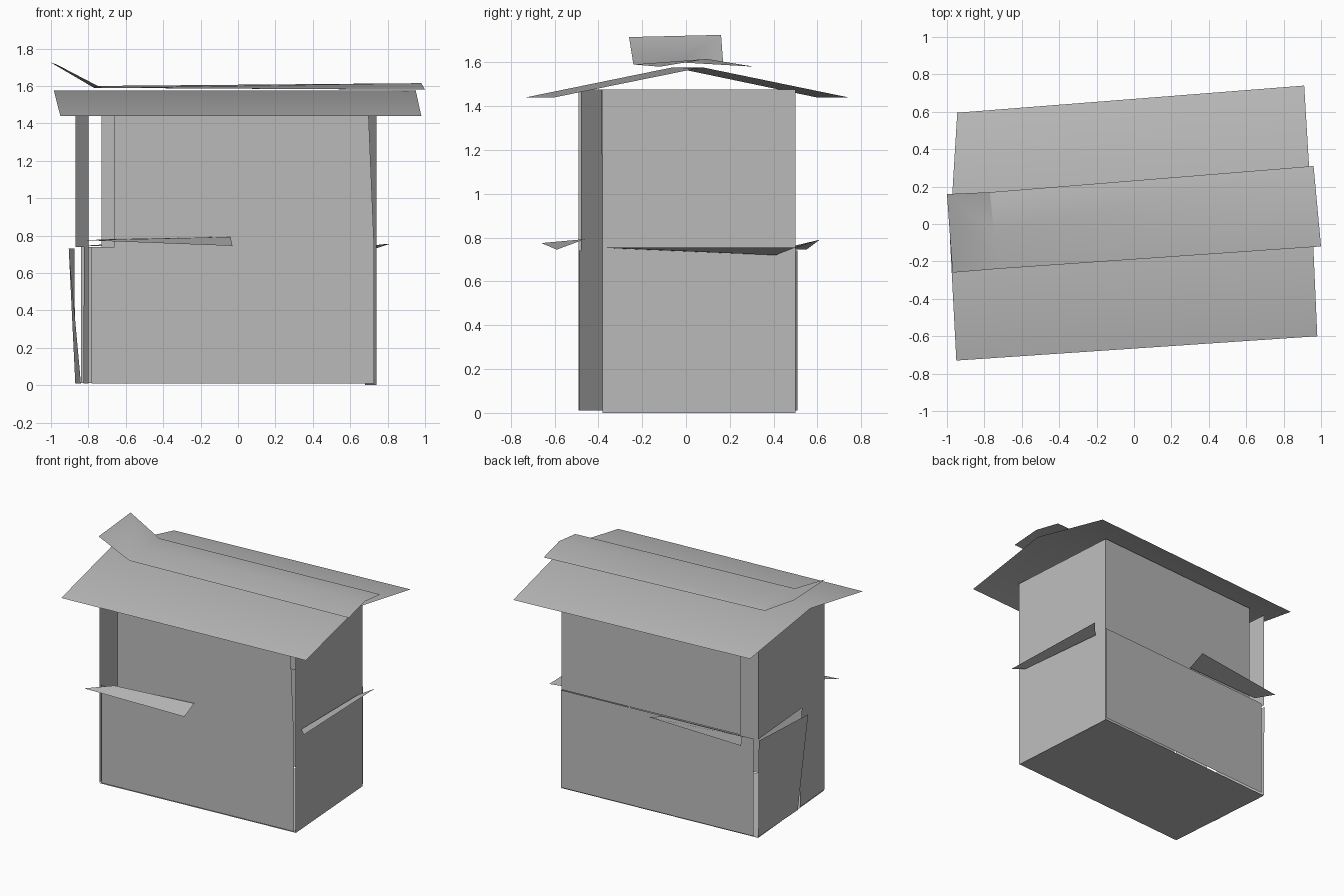
import bpy
from mathutils import Vector

cube = bpy.data.objects.get("Cube")
if cube:
    bpy.data.objects.remove(cube, do_unlink=True)

grey = bpy.data.materials.new("plain_grey")
grey.use_nodes = True
colour = (0.5, 0.5, 0.5, 1)
grey.diffuse_color = colour
grey.node_tree.nodes["Principled BSDF"].inputs["Base Color"].default_value = colour


def sheet(name, points, faces=None, smooth=False):
    """Thin panel from its corner points."""
    mesh = bpy.data.meshes.new(name)
    mesh.from_pydata(points, [], faces or [tuple(range(len(points)))])
    mesh.materials.append(grey)
    obj = bpy.data.objects.new(name, mesh)
    bpy.context.collection.objects.link(obj)
    if smooth:
        bpy.ops.object.select_all(action="DESELECT")
        obj.select_set(True)
        bpy.context.view_layer.objects.active = obj
        bpy.ops.object.shade_smooth_by_angle()
    return obj


# Plan corners of the slightly turned body
front_left = Vector((-0.80, -0.49, 0))
front_right = Vector((0.74, -0.38, 0))
back_right = Vector((0.68, 0.50, 0))
back_left = Vector((-0.87, 0.39, 0))
middle, top = 0.74, 1.475


def wall(name, a, b, low, high, z0, z1, out=0.0):
    """Panel on the wall from a to b; low and high are its (start, end) fractions."""
    side = (b - a).normalized().cross(Vector((0, 0, 1))) * out
    ends = [(low[0], z0), (low[1], z0), (high[1], z1), (high[0], z1)]
    return sheet(name, [a.lerp(b, t) + side + Vector((0, 0, z)) for t, z in ends])


# Walls, split at mid height with narrow openings by the left end
wall("front_wall_lower", front_left, front_right, (0.01, 0.992), (0.01, 0.992), 0.01, middle)
wall("front_wall_upper", front_left, front_right, (0.09, 0.992), (0.09, 0.972), middle, top)
wall("right_wall", front_right, back_right, (0, 1), (0, 1), 0, top)
wall("back_wall_lower", back_right, back_left, (0, 0.98), (0, 0.98), 0.012, middle, 0.008)
wall("back_wall_upper", back_right, back_left, (0, 0.91), (0, 0.91), middle, top)
wall("left_wall_upper", back_left, front_left, (0, 1), (0, 1), middle, top)
wall("left_wall_lower", back_left, front_left, (0.63, 1), (0.66, 1), 0.01, middle)

# Loose lower panel leaning outwards
sheet("left_loose_panel", [
    (-0.87, 0.39, 0.01), (-0.84, -0.12, 0.01),
    (-0.905, -0.15, 0.73), (-0.875, 0.39, 0.73)])

# Floor
sheet("floor", [c + Vector((0, 0, 0.004)) for c in
                (front_left, back_left, back_right, front_right)])

# Narrow tilted ledges at mid height
sheet("front_ledge", [
    (-0.81, -0.66, 0.775), (-0.03, -0.59, 0.745),
    (-0.04, -0.46, 0.793), (-0.66, -0.52, 0.783)])
sheet("right_ledge", [
    (0.81, -0.38, 0.755), (0.78, 0.50, 0.755),
    (0.70, 0.41, 0.72), (0.74, -0.31, 0.75)])
sheet("back_ledge", [
    (-0.12, 0.61, 0.79), (-0.84, 0.55, 0.745),
    (-0.76, 0.42, 0.745), (-0.13, 0.46, 0.74)])

# Two roof slopes meeting at the ridge
eave, ridge = 1.44, 1.577
sheet("roof", [
    (-0.95, -0.73, eave), (0.98, -0.60, eave),
    (0.95, 0.075, ridge), (-0.985, -0.06, ridge),
    (0.91, 0.74, eave), (-0.945, 0.595, eave)],
    [(0, 1, 2, 3), (3, 2, 4, 5)], smooth=True)

# Ridge cap with its left end bent upwards
sheet("ridge_cap", [
    (-0.73, -0.24, 1.59), (1.00, -0.12, 1.58),
    (0.98, 0.095, 1.615), (-0.75, -0.035, 1.60),
    (0.96, 0.31, 1.58), (-0.77, 0.17, 1.59),
    (-0.97, -0.26, 1.715), (-1.00, 0.16, 1.725)],
    [(0, 1, 2, 3), (3, 2, 4, 5), (6, 0, 7), (0, 3, 7), (3, 5, 7)], smooth=True)
